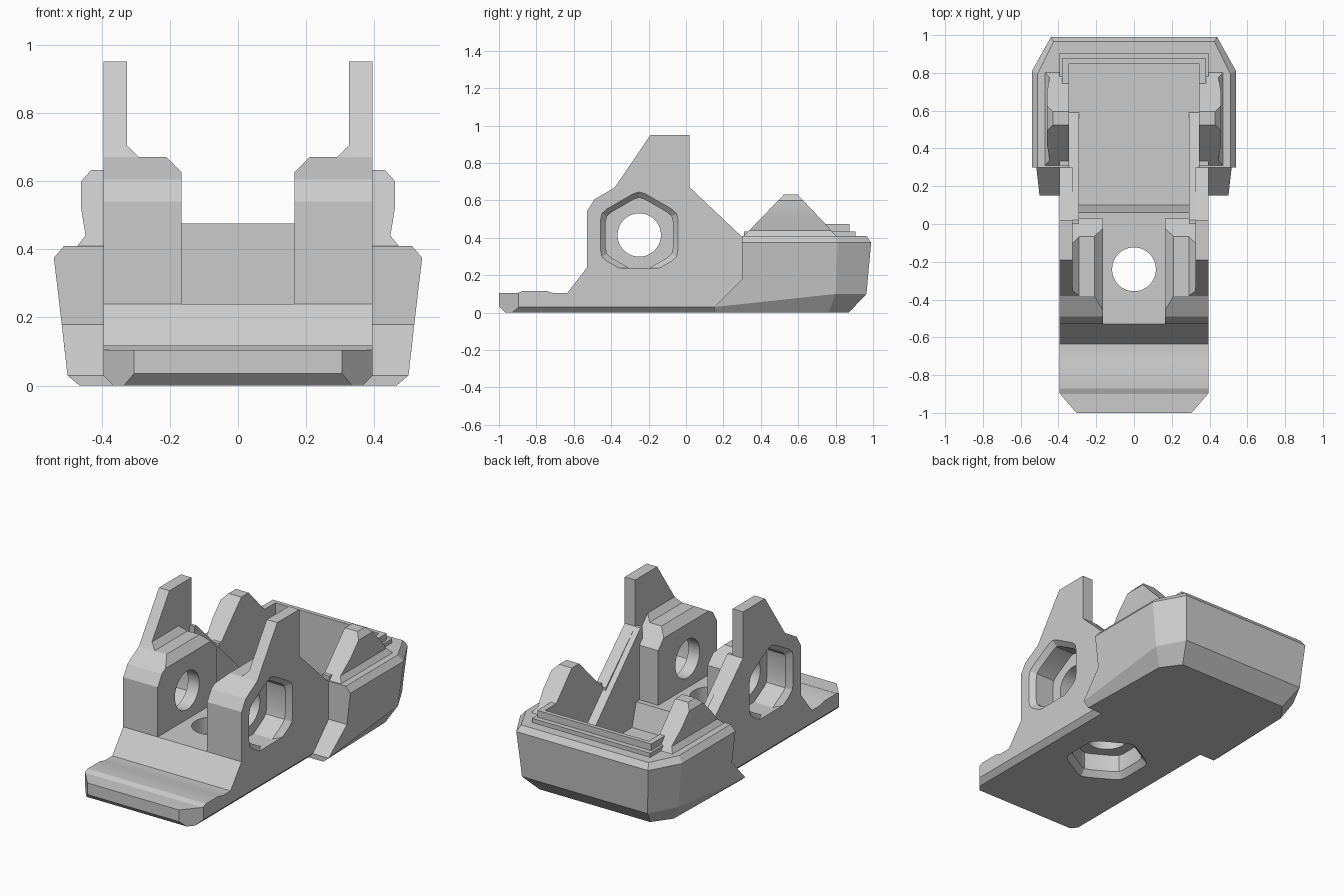
import bpy
import bmesh
from math import sin, cos, pi, radians

if "Cube" in bpy.data.objects:
    bpy.data.objects.remove(bpy.data.objects["Cube"], do_unlink=True)

grey = bpy.data.materials.new("plain grey")
grey.use_nodes = True
grey.diffuse_color = (0.6, 0.6, 0.6, 1)
grey.node_tree.nodes["Principled BSDF"].inputs["Base Color"].default_value = (0.6, 0.6, 0.6, 1)


def loft(name, rings):
    """Closed solid through rings with equal point counts."""
    bm = bmesh.new()
    loops = [[bm.verts.new(p) for p in ring] for ring in rings]
    for a, b in zip(loops, loops[1:]):
        for i in range(len(a)):
            j = (i + 1) % len(a)
            bm.faces.new((a[i], a[j], b[j], b[i]))
    bm.faces.new(loops[0])
    bm.faces.new(loops[-1])
    bmesh.ops.recalc_face_normals(bm, faces=bm.faces)
    mesh = bpy.data.meshes.new(name)
    bm.to_mesh(mesh)
    bm.free()
    mesh.materials.append(grey)
    obj = bpy.data.objects.new(name, mesh)
    bpy.context.collection.objects.link(obj)
    return obj


def place(axis, p, d):
    """Put a 2D point on the plane at distance d along an axis."""
    return {"x": (d, p[0], p[1]), "y": (p[0], d, p[1]), "z": (p[0], p[1], d)}[axis]


def prism(name, axis, pts, lo, hi):
    return loft(name, [[place(axis, p, d) for p in pts] for d in (lo, hi)])


def box(name, x, y, z):
    return prism(name, "z", [(x[0], y[0]), (x[1], y[0]), (x[1], y[1]), (x[0], y[1])], *z)


def combine(obj, tool, operation):
    mod = obj.modifiers.new("cut", "BOOLEAN")
    mod.operation = operation
    mod.solver = "EXACT"
    mod.object = tool
    bpy.context.view_layer.objects.active = obj
    bpy.ops.object.modifier_apply(modifier=mod.name)
    bpy.data.objects.remove(tool, do_unlink=True)


def hexagon(r, cy, cz):
    """Hexagon with softened corners, pointing along its second coordinate."""
    pts = []
    for k in range(6):
        for turn, scale in ((-9, 0.925), (0, 0.96), (9, 0.925)):
            a = radians(90 + 60 * k + turn)
            pts.append((cy + r * scale * cos(a), cz + r * scale * sin(a)))
    return pts


def circle(r, cy, cz, n=40):
    return [(cy + r * cos(2 * pi * k / n), cz + r * sin(2 * pi * k / n)) for k in range(n)]


def bolt_hole(obj, axis, centre, mouth, lip, seat, end):
    """Nut pocket with a chamfered mouth, and a round bore behind it."""
    rings = [(0.265, mouth - (lip - mouth)), (0.24, mouth), (0.208, lip), (0.208, seat)]
    pocket = loft("pocket_cutter", [[place(axis, p, d) for p in hexagon(r, *centre)]
                                    for r, d in rings])
    combine(obj, pocket, "DIFFERENCE")
    combine(obj, prism("bore_cutter", axis, circle(0.116, *centre), mouth, end), "DIFFERENCE")


# Base with the toe lip, stepped up to the middle platform
base = prism("base_plate", "x", [
    (-0.965, 0), (-1, 0.035), (-1, 0.105), (-0.9, 0.105), (-0.87, 0.117), (-0.75, 0.117),
    (-0.71, 0.105), (-0.635, 0.105), (-0.53, 0.24), (0.06, 0.24), (0.1, 0.1),
    (0.28, 0.1), (0.28, 0)], -0.5, 0.5)
combine(base, prism("section", "y", [
    (-0.365, 0), (0.365, 0), (0.395, 0.03), (0.395, 0.5), (-0.395, 0.5), (-0.395, 0.03)],
    -1.2, 0.5), "INTERSECT")
combine(base, prism("outline", "z", [
    (-0.305, -1), (0.305, -1), (0.395, -0.895), (0.395, 0.5), (-0.395, 0.5), (-0.395, -0.895)],
    -0.1, 0.5), "INTERSECT")
bolt_hole(base, "z", (0, -0.24), 0, 0.035, 0.14, 0.4)

# Rear tray: flared shell with cut corners, then hollowed
halves = [
    [(0.465, 0.15, 0), (0.45, 0.76, 0), (0.37, 0.87, 0)],
    [(0.5, 0.15, 0.03), (0.508, 0.8, 0.1), (0.42, 0.965, 0.1)],
    [(0.517, 0.3, 0.18), (0.517, 0.803, 0.18), (0.425, 0.972, 0.18)],
    [(0.54, 0.3, 0.375), (0.54, 0.81, 0.375), (0.44, 0.99, 0.375)],
    [(0.51, 0.3, 0.41), (0.51, 0.795, 0.41), (0.425, 0.965, 0.41)]]
tray = loft("rear_tray", [h + [(-x, y, z) for x, y, z in reversed(h)] for h in halves])
combine(tray, box("tray_cutter", (-0.345, 0.345), (0, 0.85), (0.101, 0.8)), "DIFFERENCE")

# Stepped rim around the tray opening
for name, w, y0, y1, top in (("low_rim", 0.395, 0.31, 0.905, 0.435),
                             ("high_rim", 0.38, 0.74, 0.875, 0.475)):
    rim = box(name, (-w, w), (y0, y1), (0.39, top))
    combine(rim, box("rim_cutter", (-0.345, 0.345), (0, 0.85), (0.2, 0.8)), "DIFFERENCE")

for side, s in (("left", 1), ("right", -1)):
    # Outer cheek plate with its upright horn
    plate = prism(side + "_cheek_plate", "x", [
        (-0.53, 0.2), (-0.53, 0.54), (-0.49, 0.605), (-0.38, 0.67), (-0.19, 0.95),
        (0.02, 0.95), (0.02, 0.67), (0.3, 0.405), (0.3, 0.1), (0, 0.1), (0, 0.2)],
        s * 0.325, s * 0.395)

    # Inner cheek boss with chamfered top
    boss = prism("boss", "x", [
        (-0.53, 0.2), (-0.53, 0.54), (-0.49, 0.605), (-0.38, 0.67), (-0.355, 0.705),
        (-0.1, 0.705), (0.03, 0.57), (0.03, 0.2)], s * 0.1, s * 0.35)
    combine(boss, prism("section", "y", [
        (s * 0.165, 0.1), (s * 0.165, 0.625), (s * 0.21, 0.67), (s * 0.29, 0.67),
        (s * 0.325, 0.705), (s * 0.34, 0.705), (s * 0.34, 0.1)], -1, 1), "INTERSECT")
    combine(plate, boss, "UNION")
    bolt_hole(plate, "x", (-0.25, 0.415), s * 0.395, s * 0.365, s * 0.24, s * 0.1)

    # Sloping brace running down into the tray
    prism(side + "_brace", "x", [(0, 0.09), (0, 0.67), (0.02, 0.67), (0.6, 0.09)],
          s * 0.29, s * 0.394)

    # Peaked tab with a pinched outer face
    tab = prism(side + "_tab", "x", [
        (0.3, 0.4), (0.525, 0.633), (0.595, 0.633), (0.745, 0.475), (0.81, 0.4)],
        s * 0.3, s * 0.6)
    combine(tab, prism("section", "y", [
        (s * 0.345, 0.3), (s * 0.345, 0.7), (s * 0.37, 0.7), (s * 0.43, 0.633),
        (s * 0.46, 0.6), (s * 0.46, 0.52), (s * 0.447, 0.44), (s * 0.475, 0.405),
        (s * 0.475, 0.3)], 0, 1), "INTERSECT")

# Smooth the bores and keep the machined edges crisp
for obj in bpy.context.scene.objects:
    obj.select_set(obj.type == "MESH")
bpy.context.view_layer.objects.active = base
bpy.ops.object.shade_smooth_by_angle(angle=radians(20))
